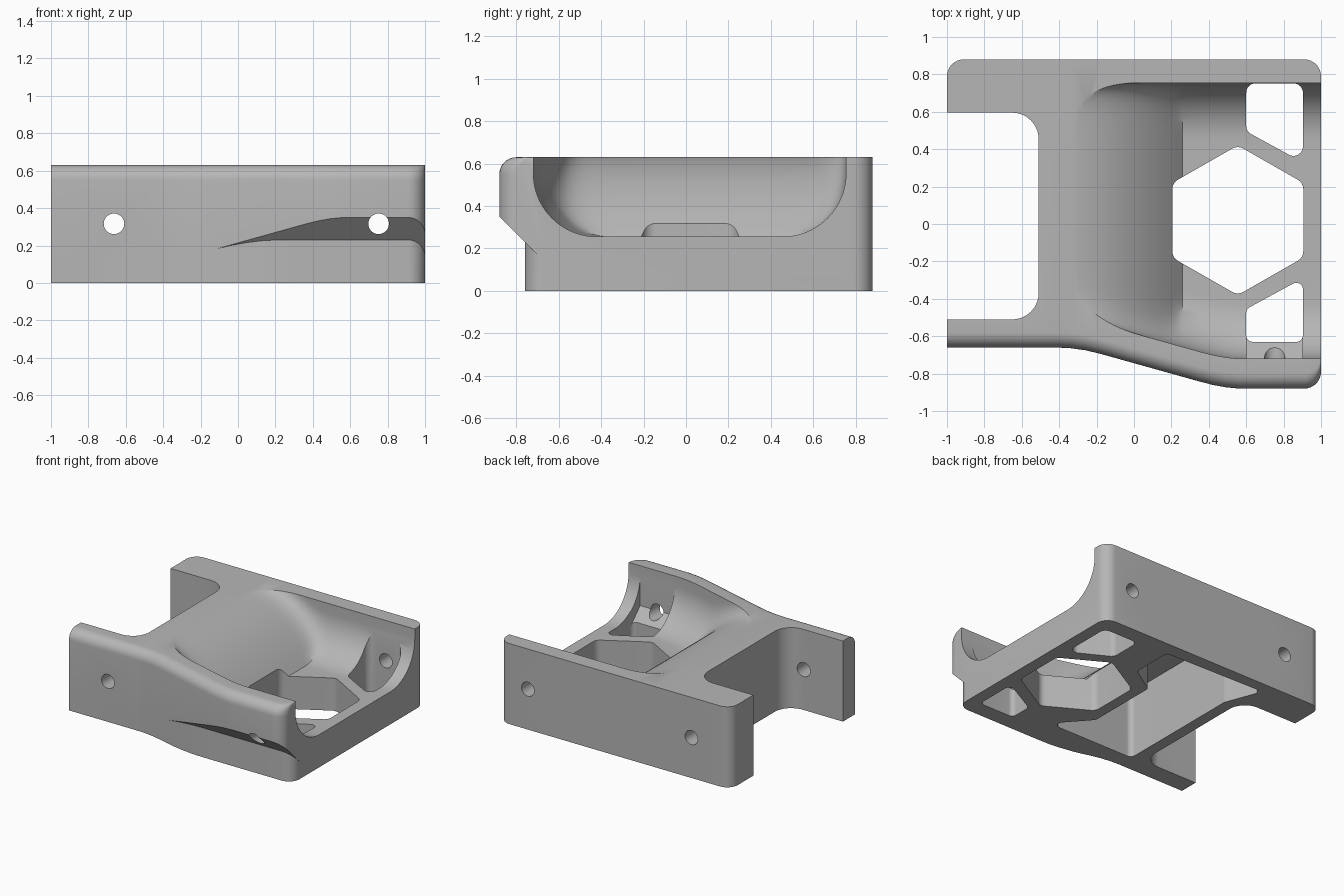
import bpy, bmesh, math
from mathutils import Vector

cube = bpy.data.objects.get("Cube")
if cube:
    bpy.data.objects.remove(cube, do_unlink=True)

HEIGHT, FLOOR = 0.63, 0.255

grey = bpy.data.materials.new("plain_grey")
grey.use_nodes = True
colour = (0.47, 0.47, 0.47, 1)
grey.diffuse_color = colour
grey.node_tree.nodes["Principled BSDF"].inputs["Base Color"].default_value = colour


def make_object(name, bm):
    bmesh.ops.remove_doubles(bm, verts=bm.verts, dist=1e-5)
    bmesh.ops.recalc_face_normals(bm, faces=bm.faces)
    mesh = bpy.data.meshes.new(name)
    bm.to_mesh(mesh)
    bm.free()
    mesh.materials.append(grey)
    obj = bpy.data.objects.new(name, mesh)
    bpy.context.collection.objects.link(obj)
    return obj


def loft(name, sections):
    """Skin closed loops of equal length and cap both ends."""
    bm = bmesh.new()
    loops = [[bm.verts.new(p) for p in s] for s in sections]
    n = len(loops[0])
    for a, b in zip(loops, loops[1:]):
        for i in range(n):
            j = (i + 1) % n
            bm.faces.new((a[i], a[j], b[j], b[i]))
    bm.faces.new(loops[0])
    bm.faces.new(loops[-1])
    return make_object(name, bm)


def rounded(points, radius, steps=8):
    """Polygon with every corner rounded."""
    pts, out = [Vector(p) for p in points], []
    for i, p in enumerate(pts):
        u = (pts[i - 1] - p).normalized()
        v = (pts[(i + 1) % len(pts)] - p).normalized()
        half = u.angle(v) / 2
        centre = p + (u + v).normalized() * radius / math.sin(half)
        reach = radius / math.tan(half)
        a, b = p + u * reach - centre, p + v * reach - centre
        for k in range(steps + 1):
            out.append(centre + a.lerp(b, k / steps).normalized() * radius)
    return out


def prism(name, points, radius, z0=-0.2, z1=0.9):
    outline = rounded(points, radius)
    return loft(name, [[(p.x, p.y, z) for p in outline] for z in (z0, z1)])


def combine(obj, tool, operation="DIFFERENCE"):
    mod = obj.modifiers.new(tool.name, "BOOLEAN")
    mod.operation, mod.solver, mod.object = operation, "EXACT", tool
    bpy.context.view_layer.objects.active = obj
    bpy.ops.object.modifier_apply(modifier=mod.name)
    bpy.data.objects.remove(tool, do_unlink=True)


def lerp_path(path, x):
    for (xa, ya), (xb, yb) in zip(path, path[1:]):
        if x <= xb:
            return ya + (yb - ya) * (x - xa) / (xb - xa)
    return path[-1][1]


def corner(x, r):
    """Inset of a rounded upright corner near x = 1."""
    d = min(r, max(0, x - 1 + r))
    return r - math.sqrt(r * r - d * d)


FRONT = [(-1, -.66), (-.42, -.66), (-.34, -.664), (-.26, -.675), (-.18, -.694), (.35, -.842),
         (.42, -.86), (.49, -.873), (.56, -.88), (1.2, -.88)]
LOWER = [(-1, -2), (-.12, -.711), (-.04, -.73), (.05, -.746), (.14, -.757), (.24, -.76), (1.2, -.76)]


def front(x):
    return lerp_path(FRONT, x)


# Body: bulging front wall with rounded top edge and undercut chamfer
R = 0.09
corner_x = [1 - R + R * math.sin(math.radians(11.25 * k)) for k in range(9)]
stations = sorted({round(x, 4) for x in corner_x + [-c for c in corner_x]
                   + [p[0] for p in FRONT + LOWER if p[0] <= 1]})
sections = []
for x in stations:
    upper = front(x) + corner(x, R)
    lower = max(front(x), lerp_path(LOWER, x)) + corner(x, R)
    back = 0.88 - corner(abs(x), R)
    ring = [(back, 0), (back, HEIGHT)]
    for k in range(9):
        t = math.radians(11.25 * k)
        ring.append((upper + .08 - .08 * math.sin(t), HEIGHT - .08 + .08 * math.cos(t)))
    ring += [(upper, -upper - .53), (lower, -lower - .53), (lower, 0)]
    sections.append([(x, y, z) for y, z in ring])
body = loft("bracket_body", sections)


# Scooped channel, open at the +x end
def ramp(x):
    t = min(1, max(0, (x + .45) / .71))
    return .385 * (1 - t ** 2.2)


CURVE = 0.3
xs = [-.45 + .71 * k / 24 for k in range(25)] + [.35, .42, .49, .56, 1.2]
sections = []
for x in xs:
    lo, hi = front(x) + .16, .755
    left, right = lo + CURVE, hi - CURVE
    arc = [math.radians(90 * k / 16) for k in range(17)]
    base = [(left - CURVE * math.cos(a), CURVE * (1 - math.sin(a))) for a in arc]
    base += [(left + (right - left) * k / 6, 0) for k in range(1, 6)]
    base += [(right + CURVE * math.sin(a), CURVE * (1 - math.cos(a))) for a in arc]
    ring = [(x, y, FLOOR + math.hypot(ramp(x), h)) for y, h in base]
    sections.append(ring + [(x, hi, 1), (x, lo, 1)])
combine(body, loft("scoop_cutter", sections))

# Notch at the -x end
combine(body, prism("notch_cutter", [(-1.4, -.51), (-.51, -.51), (-.51, .595), (-1.4, .595)], .14))

# Six-sided opening in the floor
combine(body, prism("hexagon_cutter", [(.555, .42), (.905, .22), (.905, -.18),
                                       (.555, -.38), (.205, -.18), (.205, .22)], .06))

# Corner openings in the floor
for name, side, edge, radius in (("back", 1, .752, .05), ("front", -1, -.63, .035)):
    shape = [(.6, edge), (.903, edge), (.903, .02 + side * .31), (.6, .02 + side * .475)]
    combine(body, prism(name + "_opening_cutter", shape, radius))

# Sloping recess behind the front wall
profile = [(-.58, .18), (-.63, .23), (-.719, .319), (-.719, .6), (-.58, .6)]
combine(body, loft("recess_cutter", [[(x, y, z) for y, z in profile] for x in (.602, .9)]))

# Hollow underneath, following the ramp
pocket = prism("pocket_cutter", [(.34, .77), (-.53, .79), (-.42, .5), (-.42, -.53), (.34, -.53),
                                 (.12, -.28), (.12, .3), (.34, .44)], .04, -.2, .56)
under = [(x, FLOOR - .1 + ramp(x)) for x in xs]
under = [(-.8, -.3), (-.8, under[0][1])] + under + [(1.2, -.3)]
combine(pocket, loft("pocket_roof", [[(x, y, z) for x, z in under] for y in (-1, 1)]), "INTERSECT")
combine(body, pocket)

# Cross holes through both walls
for x in (-.663, .752):
    ring = [(x + .055 * math.cos(math.tau * k / 32), .316 + .055 * math.sin(math.tau * k / 32))
            for k in range(32)]
    combine(body, loft("bolt_hole_cutter", [[(px, y, pz) for px, pz in ring] for y in (-1.1, 1.1)]))

# Smooth curved faces, sharp edges
bpy.ops.object.select_all(action="DESELECT")
body.select_set(True)
bpy.context.view_layer.objects.active = body
bpy.ops.object.shade_smooth_by_angle(angle=math.radians(28))
